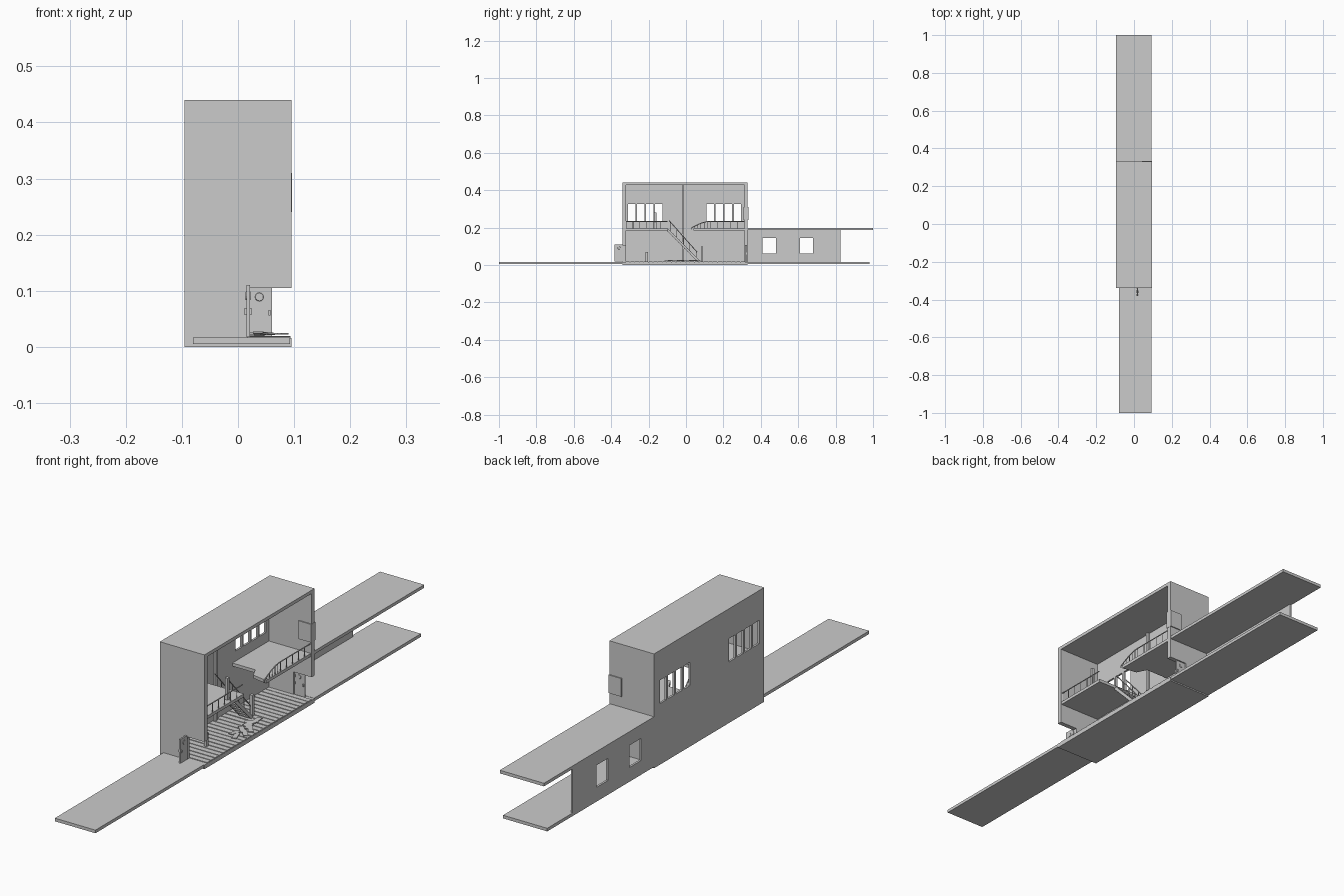
import bpy, bmesh, math, random
from mathutils import Vector, Matrix

if "Cube" in bpy.data.objects:
    bpy.data.objects.remove(bpy.data.objects["Cube"])

random.seed(4)


def finish(name, bm):
    bmesh.ops.recalc_face_normals(bm, faces=bm.faces)
    me = bpy.data.meshes.new(name)
    bm.to_mesh(me)
    bm.free()
    ob = bpy.data.objects.new(name, me)
    bpy.context.collection.objects.link(ob)
    return ob


def add_box(bm, x, y, z, rot=None):
    c = Vector((sum(x) / 2, sum(y) / 2, sum(z) / 2))
    m = Matrix.Translation(c)
    if rot:
        m = m @ rot
    m = m @ Matrix.Diagonal((x[1] - x[0], y[1] - y[0], z[1] - z[0], 1))
    bmesh.ops.create_cube(bm, size=1, matrix=m)


def box(name, x, y, z, rot=None):
    bm = bmesh.new()
    add_box(bm, x, y, z, rot)
    return finish(name, bm)


def add_bar(bm, a, b, r, sides=6):
    a, b = Vector(a), Vector(b)
    d = b - a
    m = Matrix.Translation((a + b) / 2) @ d.to_track_quat('Z', 'Y').to_matrix().to_4x4()
    bmesh.ops.create_cone(bm, cap_ends=True, segments=sides, radius1=r, radius2=r,
                          depth=d.length, matrix=m)


def wall(name, place, us, vs, holes, thick):
    """Flat wall with rectangular openings; place(u, v) gives its middle plane."""
    bm = bmesh.new()
    gu = sorted(set(us) | {h[i] for h in holes for i in (0, 1)})
    gv = sorted(set(vs) | {h[i] for h in holes for i in (2, 3)})
    grid = [[bm.verts.new(place(u, v)) for v in gv] for u in gu]
    for i in range(len(gu) - 1):
        for j in range(len(gv) - 1):
            cu, cv = (gu[i] + gu[i + 1]) / 2, (gv[j] + gv[j + 1]) / 2
            if not any(h[0] < cu < h[1] and h[2] < cv < h[3] for h in holes):
                bm.faces.new((grid[i][j], grid[i + 1][j], grid[i + 1][j + 1], grid[i][j + 1]))
    loose = [v for v in bm.verts if not v.link_faces]
    bmesh.ops.delete(bm, geom=loose, context='VERTS')
    ob = finish(name, bm)
    mod = ob.modifiers.new("thickness", 'SOLIDIFY')
    mod.thickness, mod.offset = thick, 0


# ground slabs and the roof over the rear terrace
box("front_slab", (-.08, .093), (-1, -.34), (.005, .017))
box("building_base", (-.095, .095), (-.34, .33), (0, .016))
box("rear_slab", (-.095, .093), (.33, .98), (.005, .017))
box("terrace_roof", (-.095, .093), (.33, 1), (.186, .198))
box("roof", (-.095, .095), (-.34, .33), (.427, .44))

# closed long wall with two rows of four windows, and the terrace wall
windows = [(s + i * .0485, s + i * .0485 + .039, .235, .325)
           for s in (-.31, .11) for i in range(4)]
wall("long_wall", lambda u, v: (-.091, u, v), (-.34, .33), (.016, .427), windows, .008)
terrace_windows = [(.41, .48, .06, .145), (.61, .68, .06, .145)]
wall("terrace_wall", lambda u, v: (-.091, u, v), (.33, .825), (.017, .186), terrace_windows, .008)

# end walls with corner doorways
doorway = (.018, .095, .016, .105)
for name, y in (("front_end_wall", -.331), ("rear_end_wall", .321)):
    wall(name, lambda u, v: (u, y, v), (-.087, .095), (.016, .427), [doorway], .018)
box("rear_wall_panel", (.042, .096), (.308, .334), (.24, .31))
box("wall_pillar", (-.087, -.078), (-.021, -.010), (.016, .427))

# plank floor
bm = bmesh.new()
n = 26
step = .64 / n
for i in range(n):
    y = -.322 + i * step
    add_box(bm, (-.087, .094), (y, y + step * .85), (.016, .0185 + random.uniform(0, .001)))
finish("floor_planks", bm)

# upper floors
box("upper_floor_front", (-.087, .092), (-.322, -.095), (.184, .196))
outline = [(-.087, .09), (.01, .09), (.03, .05), (.092, .04), (.092, .312), (-.087, .312)]
bm = bmesh.new()
f = bm.faces.new([bm.verts.new((x, y, .184)) for x, y in outline])
top = bmesh.ops.extrude_face_region(bm, geom=[f])
bmesh.ops.translate(bm, vec=(0, 0, .012),
                    verts=[v for v in top["geom"] if isinstance(v, bmesh.types.BMVert)])
finish("upper_floor_rear", bm)


# balcony railings
def railing(name, pts, base, spacing=.035):
    bm = bmesh.new()
    for a, b in zip(pts, pts[1:]):
        add_bar(bm, a, b, .0022)
        a, b = Vector(a), Vector(b)
        k = max(1, round((b - a).length / spacing))
        for i in range(k):
            p = a.lerp(b, i / k)
            add_bar(bm, (p.x, p.y, base), p, .0014)
    finish(name, bm)


railing("front_railing", [(.09, -.32, .233), (.09, -.1, .233)], .19)
curve = [(.09, .03 + .1 * t / 6, .199 + .034 * math.sin(t / 6 * math.pi / 2)) for t in range(7)]
railing("rear_railing", curve + [(.09, .312, .233)], .19)

# staircase: treads, stringers, handrails
bm = bmesh.new()
X0, X1 = -.035, .012
steps = 11
for i in range(steps):
    t = (i + .5) / steps
    y, z = .07 - .17 * t, .018 + .172 * t
    add_box(bm, (X0, X1), (y - .010, y + .010), (z - .002, z + .002))
tilt = Matrix.Rotation(-math.atan2(.172, .17), 4, 'X')
for x in (X0, X1):
    add_box(bm, (x - .002, x + .002), (-.133, .103), (.098, .110), tilt)
    add_bar(bm, (x, .06, .068), (x, -.09, .237), .0022)
    for i in range(5):
        t = i / 4
        y = .055 - .14 * t
        add_bar(bm, (x, y, .035 + .145 * t), (x, y, .073 + .158 * t), .0014)
finish("staircase", bm)


# doors with round window, hinges and handle; built in local x-z then placed
def door(name, matrix):
    bm = bmesh.new()
    add_box(bm, (0, .043), (-.003, .003), (0, .092))
    for s in (-1, 1):
        bmesh.ops.create_cone(bm, cap_ends=True, segments=12, radius1=.008, radius2=.007, depth=.002,
                              matrix=Matrix.Translation((.02, s * .0035, .073))
                              @ Matrix.Rotation(-s * math.pi / 2, 4, 'X'))
        add_box(bm, (.036, .040), (min(0, s * .007), max(0, s * .007)), (.04, .05))
    for z in (.045, .073):
        add_box(bm, (-.003, .003), (-.004, .004), (z - .005, z + .005))
    bm.transform(matrix)
    finish(name, bm)


door("front_door", Matrix.Translation((.018, -.338, .018)) @ Matrix.Rotation(-math.pi / 2, 4, 'Z'))
door("rear_door", Matrix.Translation((.018, .322, .016)))

# short posts
for name, x, y, z0, z1 in (("low_post", .012, -.21, .016, .07),
                           ("tall_post", .0, .085, .016, .1),
                           ("balcony_post", .07, -.165, .196, .28)):
    box(name, (x - .006, x + .006), (y - .006, y + .006), (z0, z1))

# broken boards lying on the floor
bm = bmesh.new()
for i in range(9):
    x, y = random.uniform(.03, .07), -.09 + i * .018
    rot = Matrix.Rotation(random.uniform(-1, 1), 4, 'Z') @ Matrix.Rotation(random.uniform(-.12, .12), 4, 'X')
    add_box(bm, (x - .009, x + .009), (y - .024, y + .024), (.022, .025), rot)
finish("floor_debris", bm)
